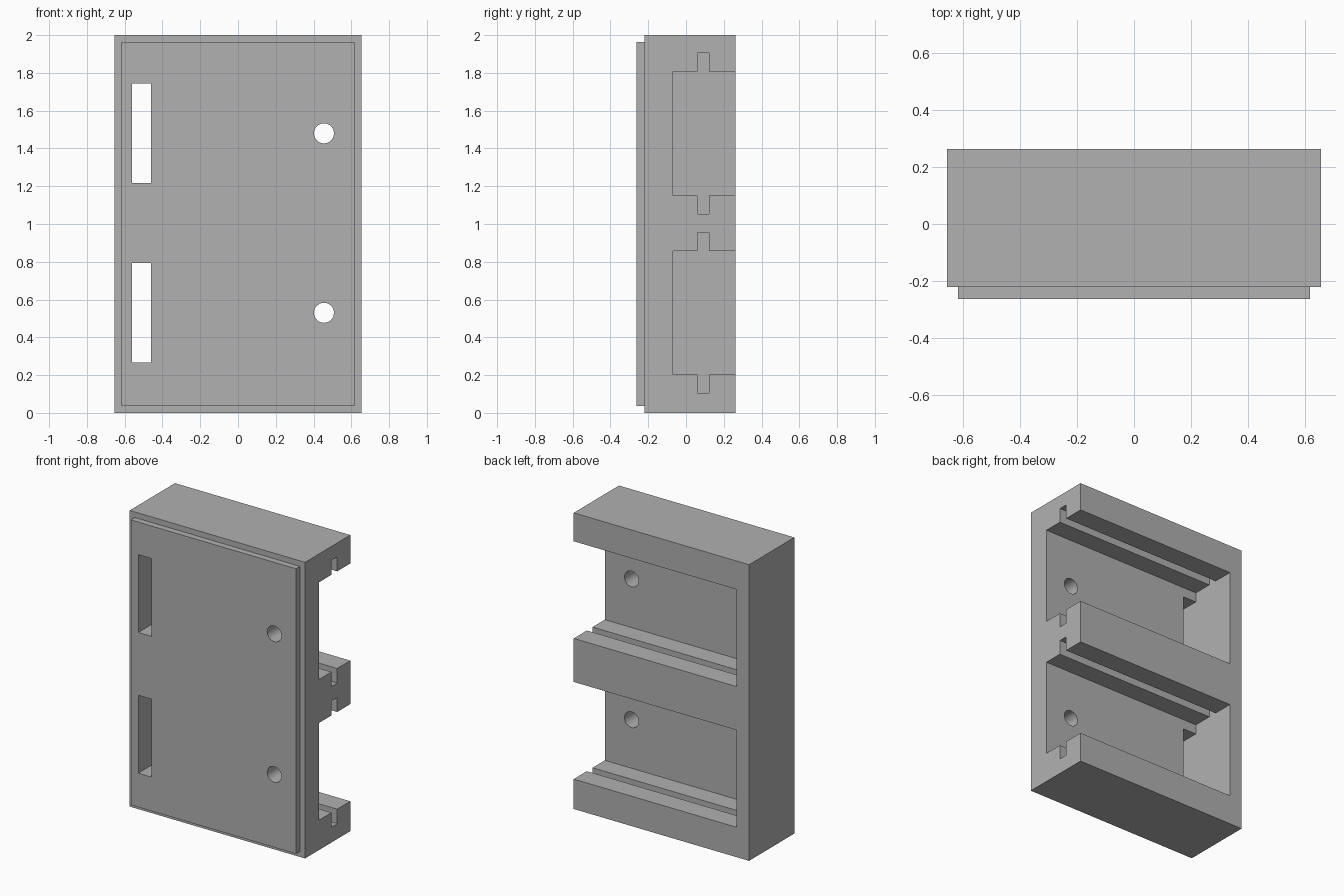
import bpy, bmesh
from math import pi
from mathutils import Matrix, Vector

if "Cube" in bpy.data.objects:
    bpy.data.objects.remove(bpy.data.objects["Cube"])

HALF_W, BACK, FRONT, PANEL = 0.655, 0.2625, -0.22, -0.2625
BAY_END = -0.561           # closed end of each bay
BAY_CENTRES = (0.53, 1.48)

grey = bpy.data.materials.new("plain_grey")
grey.use_nodes = True
colour = (0.44, 0.44, 0.44, 1)
grey.diffuse_color = colour
grey.node_tree.nodes["Principled BSDF"].inputs["Base Color"].default_value = colour


def make_object(name, bm):
    bmesh.ops.recalc_face_normals(bm, faces=bm.faces)
    mesh = bpy.data.meshes.new(name)
    bm.to_mesh(mesh)
    bm.free()
    mesh.materials.append(grey)
    obj = bpy.data.objects.new(name, mesh)
    bpy.context.collection.objects.link(obj)
    return obj


def add_box(bm, low, high):
    low, high = Vector(low), Vector(high)
    matrix = Matrix.Translation((low + high) / 2) @ Matrix.Diagonal((*(high - low), 1))
    bmesh.ops.create_cube(bm, size=1, matrix=matrix)


def cut(body, name, bm):
    cutter = make_object(name, bm)
    cutter.hide_render = True
    mod = body.modifiers.new(name, "BOOLEAN")
    mod.operation, mod.solver, mod.object = "DIFFERENCE", "EXACT", cutter
    bpy.ops.object.modifier_apply(modifier=mod.name)
    bpy.data.objects.remove(cutter)


# Housing block with a raised front panel
bm = bmesh.new()
add_box(bm, (-HALF_W, FRONT, 0), (HALF_W, BACK, 2))
bm.normal_update()
face = min(bm.faces, key=lambda f: f.calc_center_median().y)
bmesh.ops.inset_region(bm, faces=[face], thickness=0.053)
panel = bmesh.ops.extrude_face_region(bm, geom=[face])
bmesh.ops.translate(bm, vec=(0, PANEL - FRONT, 0),
                    verts=[v for v in panel["geom"] if isinstance(v, bmesh.types.BMVert)])
if face.is_valid:
    bmesh.ops.delete(bm, geom=[face], context="FACES_ONLY")
housing = make_object("housing", bm)
bpy.context.view_layer.objects.active = housing
housing.select_set(True)

# Upper half of the bay profile (depth, height); the lower half mirrors it
half_profile = [(-0.069, 0.328), (0.062, 0.328), (0.062, 0.426),
                (0.123, 0.426), (0.123, 0.328), (0.4, 0.328)]
profile = half_profile + [(y, -z) for y, z in reversed(half_profile)]

for centre in BAY_CENTRES:
    # Grooved bay, open at the back and at one side
    bm = bmesh.new()
    face = bm.faces.new([bm.verts.new((BAY_END, y, centre + z)) for y, z in profile])
    ext = bmesh.ops.extrude_face_region(bm, geom=[face])
    bmesh.ops.translate(bm, vec=(1.5, 0, 0),
                        verts=[v for v in ext["geom"] if isinstance(v, bmesh.types.BMVert)])
    cut(housing, "bay_cutter", bm)

    # Tall slot through the front
    bm = bmesh.new()
    add_box(bm, (BAY_END, -0.4, centre - 0.263), (BAY_END + 0.1, 0, centre + 0.263))
    cut(housing, "slot_cutter", bm)

    # Round hole through the front
    bm = bmesh.new()
    matrix = Matrix.Translation((0.455, -0.2, centre)) @ Matrix.Rotation(pi / 2, 4, "X")
    bmesh.ops.create_cone(bm, cap_ends=True, segments=40, radius1=0.053, radius2=0.053,
                          depth=0.4, matrix=matrix)
    cut(housing, "hole_cutter", bm)

bpy.ops.object.shade_smooth_by_angle()
